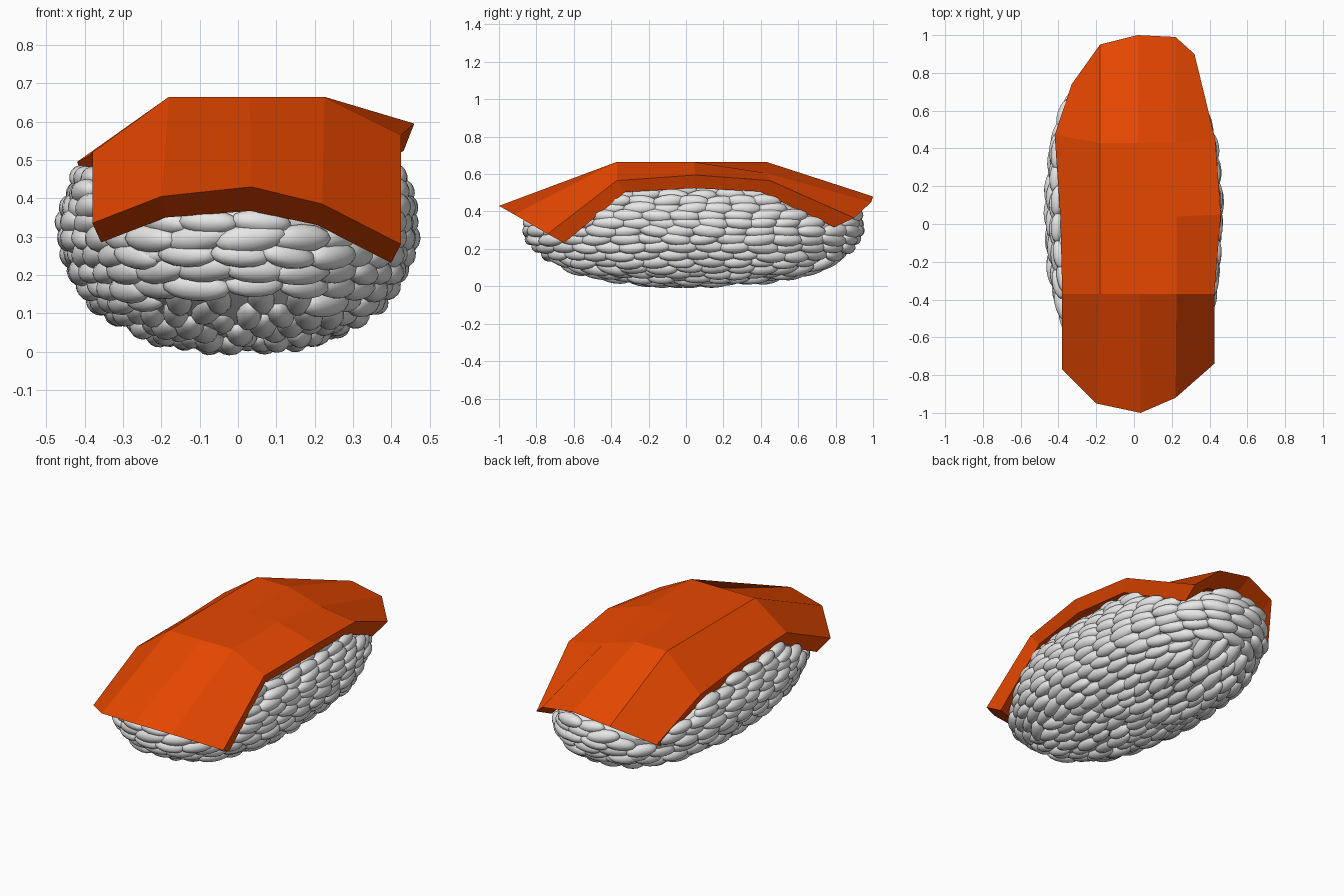
import bpy, bmesh, math, random
from mathutils import Vector, Matrix
from mathutils.bvhtree import BVHTree

random.seed(4)
cube = bpy.data.objects.get("Cube")
if cube:
    bpy.data.objects.remove(cube, do_unlink=True)


def material(name, color):
    mat = bpy.data.materials.new(name)
    mat.use_nodes = True
    mat.diffuse_color = color
    mat.node_tree.nodes["Principled BSDF"].inputs["Base Color"].default_value = color
    return mat


def make_object(name, verts, faces, mat, smooth):
    mesh = bpy.data.meshes.new(name)
    mesh.from_pydata(verts, [], faces)
    for poly in mesh.polygons:
        poly.use_smooth = smooth
    mesh.materials.append(mat)
    obj = bpy.data.objects.new(name, mesh)
    bpy.context.collection.objects.link(obj)


def mesh_lists(bm):
    bm.verts.index_update()
    return ([v.co.copy() for v in bm.verts],
            [[v.index for v in f.verts] for f in bm.faces])


def unit_sphere(segments, rings):
    bm = bmesh.new()
    bmesh.ops.create_uvsphere(bm, u_segments=segments, v_segments=rings, radius=1)
    lists = mesh_lists(bm)
    bm.free()
    return lists


salmon = material("salmon orange", (0.8, 0.063, 0, 1))
white = material("rice white", (0.8, 0.8, 0.8, 1))

# Fish slice: five rows of five points from the front end to the back end
rows = [
    [(-.38, -.77, .335), (-.2, -.95, .405), (.035, -1, .43), (.22, -.92, .385), (.425, -.74, .28)],
    [(-.38, -.37, .52), (-.18, -.37, .665), (.03, -.37, .665), (.225, -.37, .665), (.425, -.37, .565)],
    [(-.39, .04, .51), (-.18, .04, .665), (.03, .04, .665), (.225, .04, .665), (.46, .05, .595)],
    [(-.42, .47, .495), (-.18, .43, .665), (.02, .43, .665), (.22, .43, .605), (.43, .45, .565)],
    [(-.33, .74, .285), (-.18, .95, .43), (.02, 1, .48), (.22, .99, .45), (.32, .9, .365)],
]
bm = bmesh.new()
top = [[bm.verts.new(p) for p in row] for row in rows]
under = [[bm.verts.new((x * .94, y * .88, z - .1 + .035 * abs(y) + .06 * abs(x)))
          for x, y, z in row] for row in rows]
last = len(rows) - 1
for i in range(last):
    for j in range(last):
        for grid in (top, under):
            bm.faces.new((grid[i][j], grid[i][j + 1], grid[i + 1][j + 1], grid[i + 1][j]))
    # Rim on both sides and both ends
    for k in (0, last):
        bm.faces.new((top[i][k], top[i + 1][k], under[i + 1][k], under[i][k]))
        bm.faces.new((top[k][i], top[k][i + 1], under[k][i + 1], under[k][i]))
bmesh.ops.recalc_face_normals(bm, faces=bm.faces)
slice_tree = BVHTree.FromBMesh(bm)
make_object("fish_slice", *mesh_lists(bm), salmon, False)
bm.free()

# Rice body: a slightly boxy ellipsoid, cut off by the slice above it
CENTRE = Vector((0, .04, .33))
POWER = 2.3


def radii(z):
    return Vector((.435, .88, .3 if z < 0 else .27))


def surface(d):
    s = sum(abs(c) ** POWER for c in d) ** (-1 / POWER)
    return CENTRE + Vector([c * s * r for c, r in zip(d, radii(d.z))])


def normal(p):
    q = p - CENTRE
    r = radii(q.z)
    return Vector([math.copysign(abs(c / k) ** (POWER - 1) / k, c)
                   for c, k in zip(q, r)]).normalized()


def ceiling(p):
    hit = slice_tree.ray_cast(Vector((p.x, p.y, -1)), Vector((0, 0, 1)))[0]
    return hit.z if hit else 1


core_verts, core_faces = unit_sphere(48, 24)
core_verts = [surface(v) for v in core_verts]
for v in core_verts:
    v.z = min(v.z, ceiling(v) - .005)
make_object("rice_core", core_verts, core_faces, white, True)

# Rice grains: rings of grains lying along the body
grain_verts, grain_faces = unit_sphere(12, 8)
rice_verts, rice_faces = [], []


def add_grain(p, n):
    if p.z > ceiling(p) - .02:
        return
    along = Vector((0, 1, 0)) if n.z < -.88 else Vector((-n.y, n.x, 0))
    along = (along - n * along.dot(n)).normalized()
    along = Matrix.Rotation(random.uniform(-.15, .15), 3, n) @ along
    axes = Matrix((along, n.cross(along), n)).transposed()
    size = random.uniform(.9, 1.1)
    shape = axes @ Matrix.Diagonal((.088 * size, .036 * size, .036))
    place = p + n * random.uniform(-.012, .008)
    first = len(rice_verts)
    rice_verts.extend(place + shape @ v for v in grain_verts)
    rice_faces.extend([first + i for i in face] for face in grain_faces)


STEPS = 400
phi = -math.pi / 2 + .06
while phi < 1.2:
    start = random.uniform(0, math.tau)
    gap = 0
    previous = None
    for k in range(STEPS):
        t = start + math.tau * k / STEPS
        p = surface(Vector((math.cos(phi) * math.cos(t), math.cos(phi) * math.sin(t), math.sin(phi))))
        if previous:
            gap -= (p - previous).length
        previous = p
        if gap <= 0:
            n = normal(p)
            add_grain(p, n)
            # Grains under the body sit side by side, so they pack closer
            gap = random.uniform(.12, .15) * (.75 if n.z < -.88 else 1)
    phi += .14
make_object("rice_grains", rice_verts, rice_faces, white, True)
